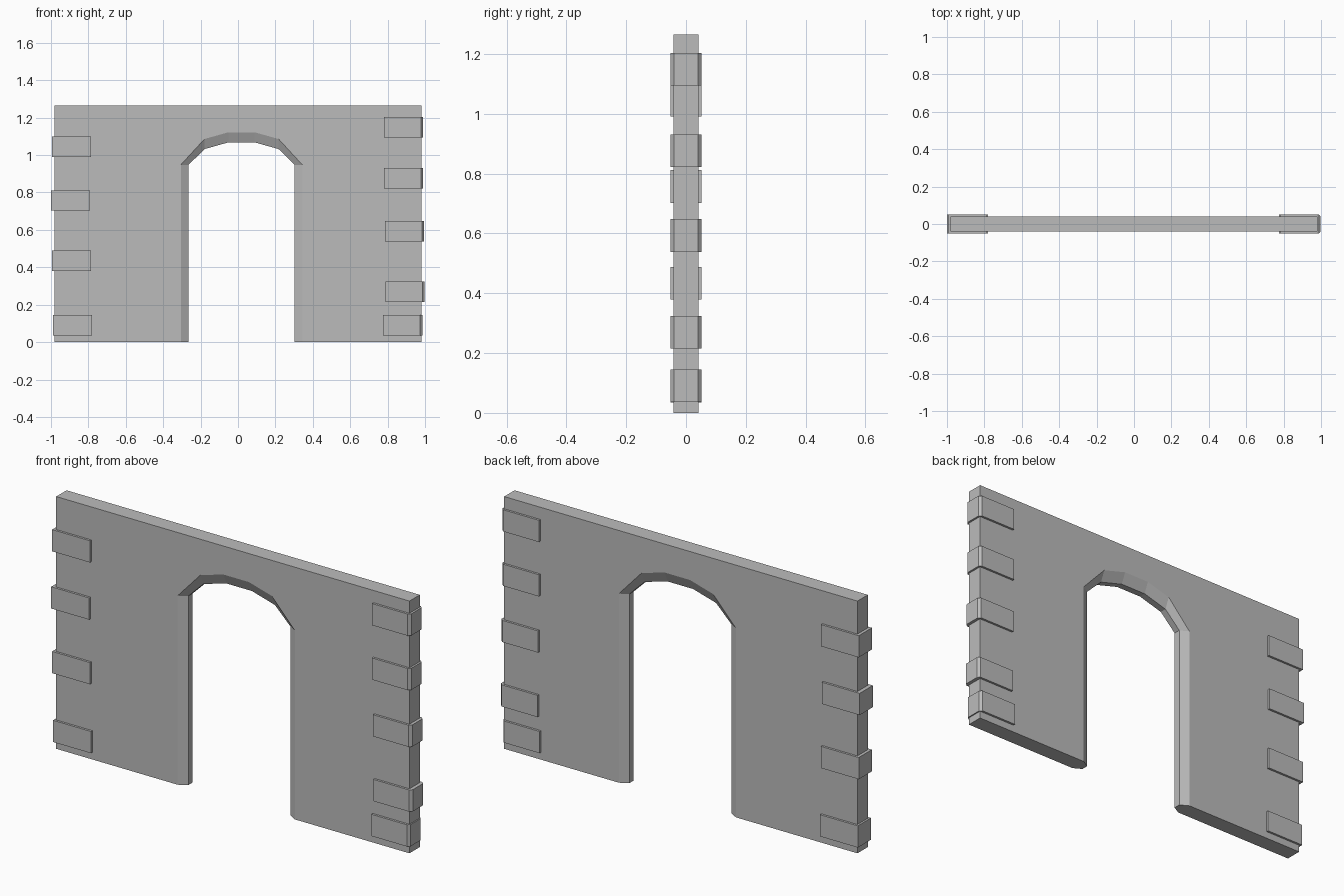
import bpy
import bmesh

cube = bpy.data.objects.get("Cube")
if cube:
    bpy.data.objects.remove(cube, do_unlink=True)

stone = bpy.data.materials.new("stone_grey")
stone.use_nodes = True
GREY = (0.5, 0.5, 0.5, 1.0)
stone.diffuse_color = GREY
stone.node_tree.nodes["Principled BSDF"].inputs["Base Color"].default_value = GREY


def finish(bm, name):
    bmesh.ops.recalc_face_normals(bm, faces=bm.faces)
    mesh = bpy.data.meshes.new(name)
    bm.to_mesh(mesh)
    bm.free()
    mesh.materials.append(stone)
    obj = bpy.data.objects.new(name, mesh)
    bpy.context.collection.objects.link(obj)
    return obj


# Wall with a chamfered arched opening
HALF_W, HEIGHT, HALF_T, LIP = 0.98, 1.265, 0.041, 0.017
CENTRE = 0.019


def arch(profile):
    """Mirror half an arch profile into a full left-to-right path."""
    return ([(CENTRE - x, z) for x, z in profile]
            + [(CENTRE + x, z) for x, z in reversed(profile)])


outer = arch([(0.325, 0), (0.325, 0.948), (0.198, 1.086), (0.07, 1.122)])
inner = arch([(0.283, 0), (0.283, 0.948), (0.198, 1.032), (0.07, 1.068)])
frame = [(HALF_W, 0), (HALF_W, HEIGHT), (-HALF_W, HEIGHT), (-HALF_W, 0)]

bm = bmesh.new()


def ring(points, y):
    return [bm.verts.new((x, y, z)) for x, z in points]


def bridge(a, b):
    for i in range(len(a) - 1):
        bm.faces.new((a[i], a[i + 1], b[i + 1], b[i]))


arches = [ring(outer, -HALF_T), ring(inner, -LIP),
          ring(inner, LIP), ring(outer, HALF_T)]
frames = [ring(frame, -HALF_T), ring(frame, HALF_T)]
for a, b in zip(arches, arches[1:]):
    bridge(a, b)
bridge(*frames)
bm.faces.new(arches[0] + frames[0])
bm.faces.new(arches[-1] + frames[1])
# Undersides of the two piers
for a_end, f_end in ((0, -1), (-1, 0)):
    bm.faces.new([r[a_end] for r in arches] + [frames[1][f_end], frames[0][f_end]])
finish(bm, "arched_wall")


# Quoin blocks wrapped around both ends, outer upright edges bevelled
def quoin(name, side, tip, z):
    length, height, half_t = 0.21, 0.109, 0.052
    bm = bmesh.new()
    bmesh.ops.create_cube(bm, size=1)
    for v in bm.verts:
        v.co.x = side * (tip + (v.co.x - 0.5) * length)
        v.co.y *= 2 * half_t
        v.co.z = z + v.co.z * height
    edges = [e for e in bm.edges
             if all(abs(v.co.x) > 0.9 for v in e.verts)
             and abs(e.verts[0].co.z - e.verts[1].co.z) > 0.05]
    bmesh.ops.bevel(bm, geom=edges, offset=0.012, segments=1, affect='EDGES')
    finish(bm, name)


right_blocks = [(0.99, 0.09), (0.995, 0.434), (1.0, 0.757), (0.995, 1.045)]
left_blocks = [(0.986, 0.091), (0.998, 0.269), (0.995, 0.593),
               (0.99, 0.876), (0.99, 1.149)]
for label, side, blocks in (("right", -1, right_blocks), ("left", 1, left_blocks)):
    for i, (tip, z) in enumerate(blocks, 1):
        quoin(f"{label}_quoin_{i}", side, tip, z)
